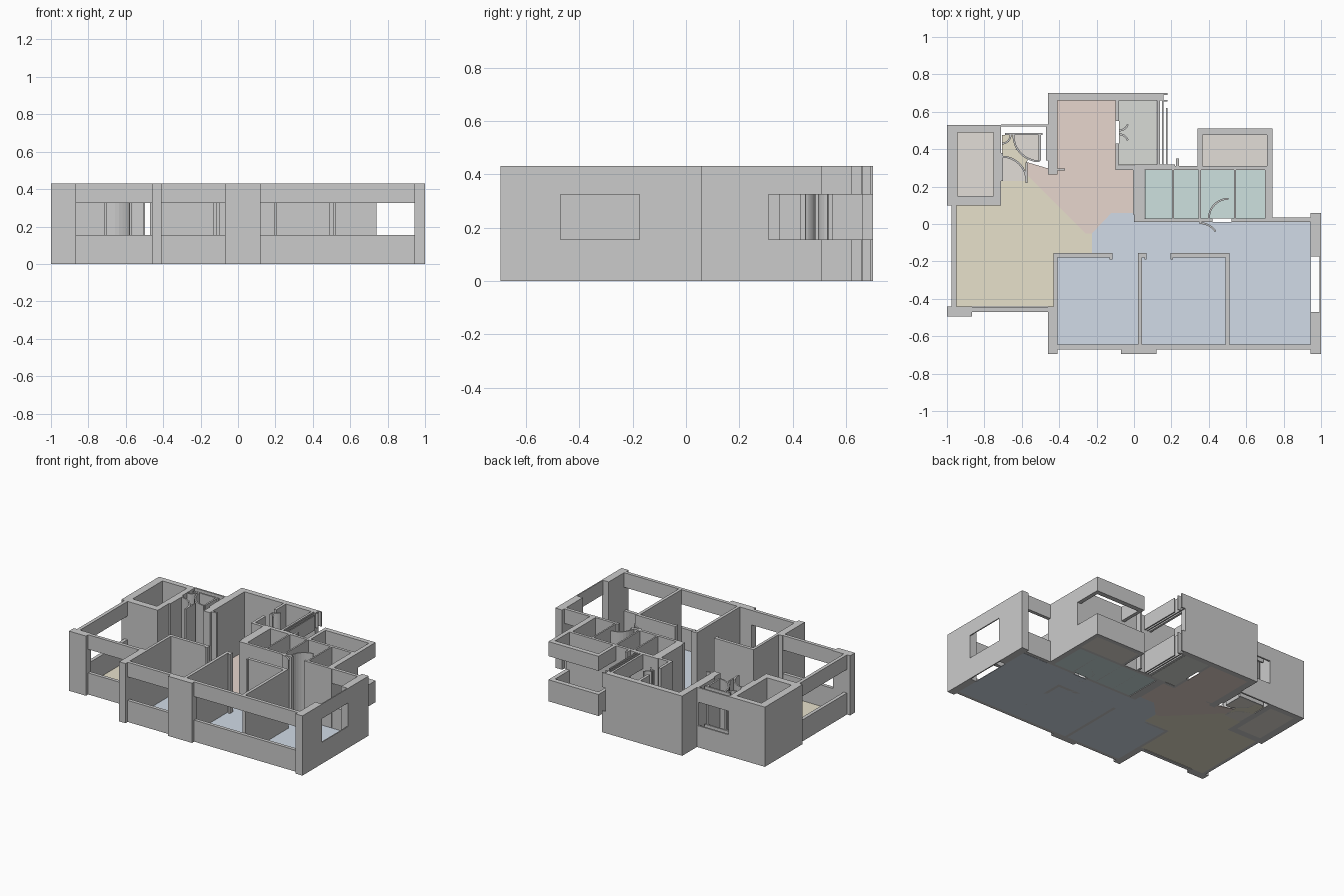
import bpy, bmesh, math

H, SILL, HEAD, FLOOR = 0.43, 0.155, 0.325, 0.004
FULL = [(0, H)]
WINDOW = [(0, SILL), (HEAD, H)]


def prism(bm, pts, z0, z1):
    """Extrude a plan outline between two heights."""
    face = bm.faces.new([bm.verts.new((x, y, z0)) for x, y in pts])
    ext = bmesh.ops.extrude_face_region(bm, geom=[face])
    vs = [g for g in ext["geom"] if isinstance(g, bmesh.types.BMVert)]
    bmesh.ops.translate(bm, verts=vs, vec=(0, 0, z1 - z0))


def build(name, outlines, spans=FULL, color=None, smooth=False):
    bm = bmesh.new()
    for pts in outlines:
        for z0, z1 in spans:
            prism(bm, pts, z0, z1)
    bmesh.ops.recalc_face_normals(bm, faces=bm.faces)
    me = bpy.data.meshes.new(name)
    bm.to_mesh(me)
    bm.free()
    ob = bpy.data.objects.new(name, me)
    bpy.context.collection.objects.link(ob)
    if color:
        mat = bpy.data.materials.new(name)
        mat.diffuse_color = (*color, 1)
        me.materials.append(mat)
    return ob


def rect(x0, x1, y0, y1):
    return [(x0, y0), (x1, y0), (x1, y1), (x0, y1)]


def arc(cx, cy, r, a0, a1, t=0.01, n=8):
    """Plan outline of a thin curved wall."""
    angs = [math.radians(a0 + (a1 - a0) * i / n) for i in range(n + 1)]
    ring = lambda q, aa: [(cx + q * math.cos(a), cy + q * math.sin(a)) for a in aa]
    return ring(r, angs) + ring(r - t, angs[::-1])


# Coloured room floors
blue, teal = (0.64, 0.71, 0.80), (0.61, 0.75, 0.74)
yellow, salmon = (0.80, 0.75, 0.60), (0.80, 0.67, 0.61)
taupe, grey_green = (0.76, 0.73, 0.68), (0.69, 0.71, 0.67)
F = [(0, FLOOR)]
build("bedroom_floor", [[(-0.41, -0.645), (0.945, -0.645), (0.945, 0.01), (0, 0.01), (0, 0.06),
                         (-0.12, 0.06), (-0.225, -0.05), (-0.225, -0.16), (-0.41, -0.16)]], F, blue)
build("living_floor", [[(-0.95, -0.44), (-0.43, -0.44), (-0.43, -0.16), (-0.225, -0.16),
                        (-0.225, -0.05), (-0.26, -0.05), (-0.57, 0.26), (-0.575, 0.23),
                        (-0.71, 0.23), (-0.71, 0.10), (-0.95, 0.10)],
                       [(-0.705, 0.36), (-0.62, 0.335), (-0.575, 0.26), (-0.57, 0.35),
                        (-0.63, 0.40), (-0.645, 0.475), (-0.705, 0.475)]], F, yellow)
build("dining_floor", [[(-0.41, 0.66), (-0.41, 0.30), (-0.47, 0.30), (-0.57, 0.33), (-0.57, 0.26),
                        (-0.26, -0.05), (-0.225, -0.05), (-0.12, 0.06), (-0.005, 0.06),
                        (-0.005, 0.29), (-0.10, 0.29), (-0.10, 0.66)]], F, salmon)
build("bath_floor", [rect(0.06, 0.70, 0.03, 0.29)], F, teal)
build("kitchen_floor", [rect(-0.08, 0.12, 0.315, 0.66)], F, grey_green)
build("balcony_floor", [rect(0.36, 0.715, 0.31, 0.48)], F, taupe)
build("store_floor", [rect(-0.945, -0.75, 0.15, 0.49)], F, taupe)
build("lobby_floor", [
    [(-0.505, 0.475)] + arc(-0.505, 0.475, 0.14, 180, 270)[:9],
    [(-0.705, 0.23)] + arc(-0.705, 0.23, 0.13, 0, 90)[:9]], F, taupe)

# Thick outer walls and pillars
build("store_walls", [rect(-1, -0.945, 0.10, 0.53), rect(-0.945, -0.75, 0.49, 0.53),
                      rect(-0.75, -0.71, 0.10, 0.53), rect(-0.945, -0.75, 0.10, 0.15)])
build("front_pillars", [rect(-1, -0.865, -0.495, -0.44), rect(-0.46, -0.41, -0.695, -0.44),
                        rect(-0.07, 0.12, -0.695, -0.645), rect(0.945, 1, -0.695, -0.47)])
build("right_pillar", [rect(0.945, 1, -0.175, 0.06)])
build("dining_walls", [rect(-0.46, -0.41, 0.265, 0.70), rect(-0.41, 0.15, 0.66, 0.70)])
build("bath_outer_walls", [rect(0, 0.055, 0.01, 0.31), rect(0.055, 0.74, 0.29, 0.31),
                           rect(0.70, 0.74, 0.01, 0.29)])

# Sills and headers around the window openings
build("left_window_wall", [rect(-0.975, -0.95, -0.44, 0.10)], WINDOW)
build("front_window_walls", [rect(-0.865, -0.46, -0.47, -0.445), rect(-0.41, -0.07, -0.67, -0.645),
                             rect(0.12, 0.945, -0.67, -0.645)], WINDOW)
build("right_window_wall", [rect(0.992, 1, -0.47, -0.175)], WINDOW)
build("rear_window_wall", [rect(0.74, 0.945, 0.012, 0.036)], WINDOW)
build("balcony_parapet", [rect(0.34, 0.74, 0.475, 0.51), rect(0.34, 0.365, 0.31, 0.475),
                          rect(0.71, 0.74, 0.31, 0.475)], WINDOW)
build("lobby_window_wall", [rect(-0.71, -0.46, 0.52, 0.532), rect(-0.69, -0.49, 0.475, 0.487)],
      WINDOW)
build("kitchen_window_wall", [rect(0.122, 0.138, 0.31, 0.66), rect(0.150, 0.158, 0.31, 0.69),
                              rect(0.170, 0.178, 0.31, 0.62)], WINDOW)
build("kitchen_window_stubs", [rect(0.15, 0.18, 0.69, 0.70), rect(0.15, 0.18, 0.655, 0.662)],
      WINDOW)

# Thin inner partitions
build("bedroom_partitions", [
    rect(-0.43, -0.41, -0.45, -0.155), rect(-0.43, -0.115, -0.178, -0.155),
    rect(-0.13, -0.115, -0.19, -0.178), rect(0.022, 0.044, -0.645, -0.155),
    rect(0.022, 0.068, -0.178, -0.155), rect(0.055, 0.068, -0.19, -0.178),
    rect(0.195, 0.51, -0.178, -0.155), rect(0.195, 0.208, -0.19, -0.178),
    rect(0.488, 0.51, -0.645, -0.178)])
build("bath_partitions", [rect(0.055, 0.42, 0.01, 0.03), rect(0.52, 0.70, 0.01, 0.03)]
      + [rect(x, x + 0.011, 0.03, 0.29) for x in (0.202, 0.346, 0.535)])
build("kitchen_partitions", [rect(-0.10, -0.08, 0.31, 0.43), rect(-0.10, -0.08, 0.55, 0.66),
                             rect(-0.10, 0.0, 0.29, 0.312), rect(0, 0.22, 0.305, 0.318),
                             rect(0.225, 0.24, 0.31, 0.35), rect(-0.41, -0.37, 0.285, 0.298)])
build("dining_side_wall", [rect(-0.006, 0.002, 0.05, 0.30)])
build("lobby_partitions", [rect(-0.51, -0.498, 0.34, 0.48), rect(-0.47, -0.46, 0.34, 0.53),
                           rect(-0.58, -0.57, 0.22, 0.33), rect(-0.71, -0.70, 0.23, 0.38)])

# Open doors drawn as curved swing walls
build("lobby_swing_doors", [arc(-0.505, 0.475, 0.145, 180, 270), arc(-0.705, 0.23, 0.135, 0, 90),
                            arc(-0.705, 0.475, 0.05, 270, 360)])
build("bath_swing_doors", [arc(0.505, 0.03, 0.11, 90, 180), arc(0.35, -0.10, 0.11, 35, 90)])
build("kitchen_swing_doors", [arc(-0.08, 0.55, 0.055, 270, 340),
                              arc(-0.08, 0.43, 0.055, 20, 90)])
